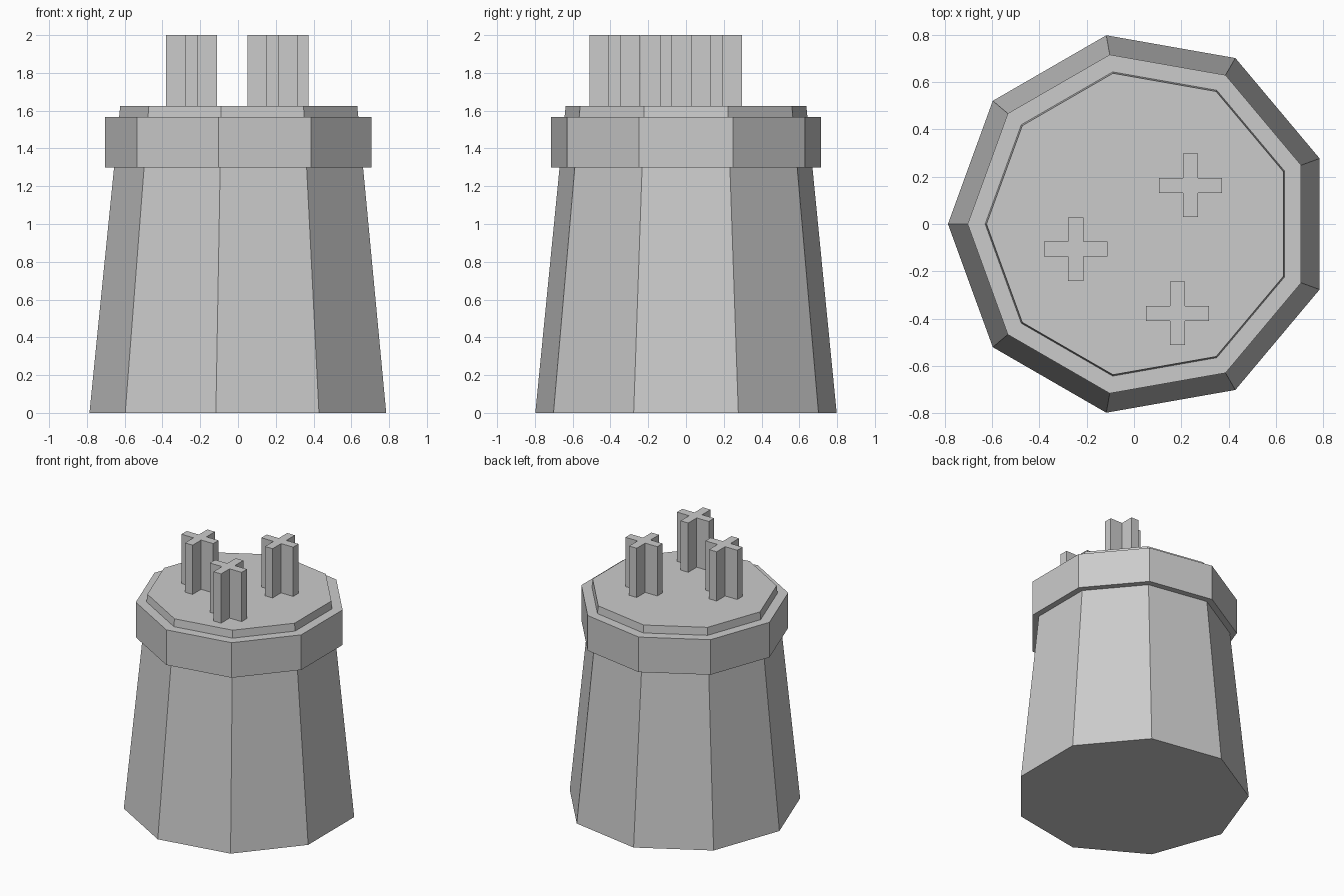
import bpy, bmesh, math

if "Cube" in bpy.data.objects:
    bpy.data.objects.remove(bpy.data.objects["Cube"])

SIDES = 9
CX = 0.0235  # axis of the nine-sided body

grey = bpy.data.materials.new("light_grey")
grey.diffuse_color = (0.6, 0.6, 0.6, 1)
grey.use_nodes = True
grey.node_tree.nodes["Principled BSDF"].inputs["Base Color"].default_value = grey.diffuse_color


def prism(name, bottom, top, z0, z1):
    """Extrude a bottom outline to a top outline as a closed solid."""
    bm = bmesh.new()
    low = [bm.verts.new((x, y, z0)) for x, y in bottom]
    high = [bm.verts.new((x, y, z1)) for x, y in top]
    bm.faces.new(low[::-1])
    bm.faces.new(high)
    n = len(low)
    for i in range(n):
        j = (i + 1) % n
        bm.faces.new((low[i], low[j], high[j], high[i]))
    mesh = bpy.data.meshes.new(name)
    bm.to_mesh(mesh)
    bm.free()
    mesh.materials.append(grey)
    obj = bpy.data.objects.new(name, mesh)
    bpy.context.collection.objects.link(obj)
    return obj


def nonagon(r):
    angles = [math.pi + math.tau * i / SIDES for i in range(SIDES)]
    return [(CX + r * math.cos(a), r * math.sin(a)) for a in angles]


def plus(cx, cy, arm=0.134, half=0.032):
    # one arm's three corners, turned through four quarters
    pts = []
    for x, y in ((arm, -half), (arm, half), (half, half)):
        pts.append((x, y))
    out = []
    for _ in range(4):
        out += [(cx + x, cy + y) for x, y in pts]
        pts = [(-y, x) for x, y in pts]
    return out


# Tapered body, its rim showing above the collar
prism("tapered_body", nonagon(0.81), nonagon(0.647), 0, 1.625)

# Straight collar round the upper body
prism("collar", nonagon(0.727), nonagon(0.727), 1.30, 1.567)

# Three plus-shaped posts on the top
for i, (x, y) in enumerate(((0.239, 0.163), (-0.246, -0.106), (0.184, -0.378))):
    prism(f"plus_post_{i + 1}", plus(x, y), plus(x, y), 1.61, 2.0)
